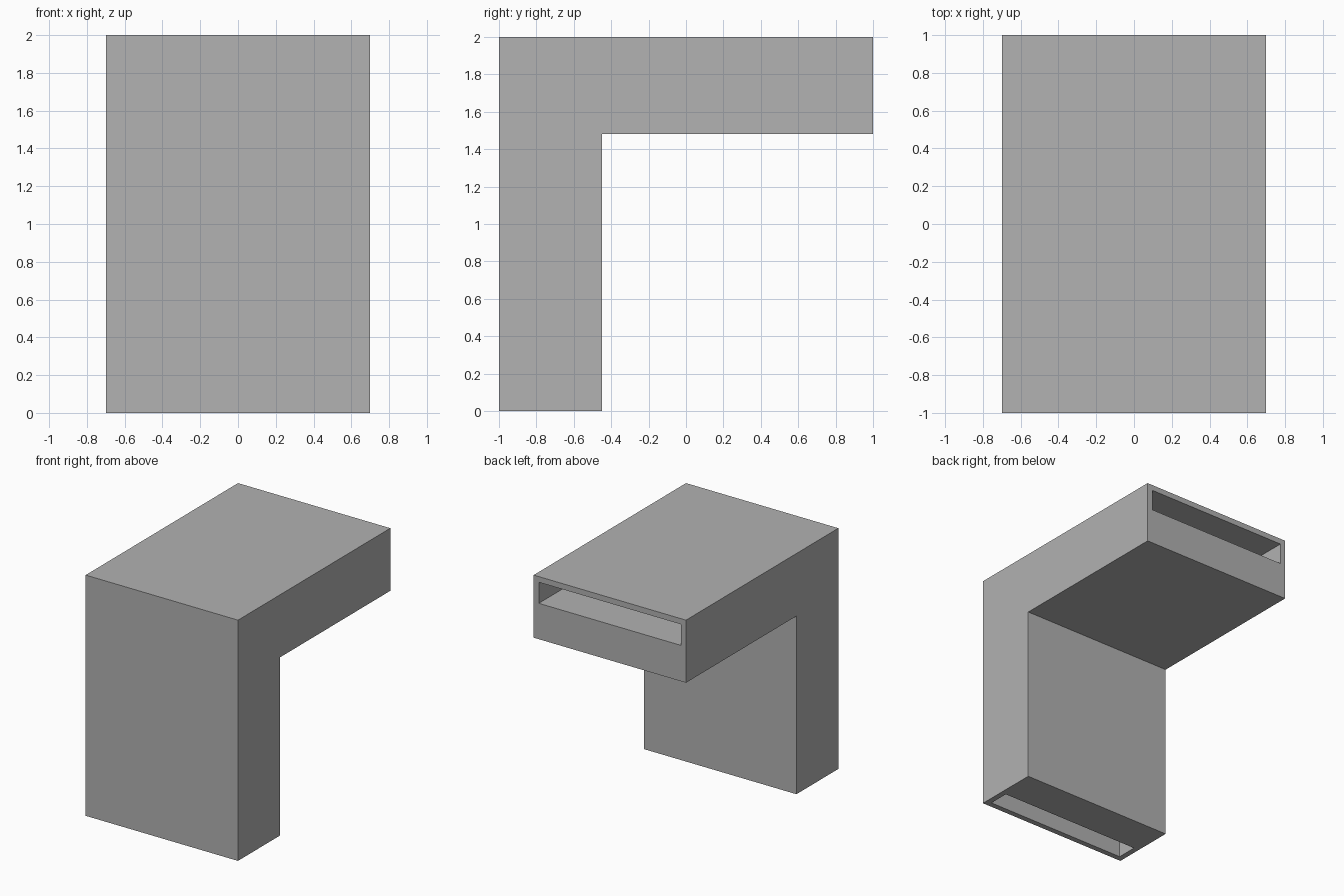
import bpy
import bmesh

cube = bpy.data.objects.get("Cube")
if cube:
    bpy.data.objects.remove(cube, do_unlink=True)

HALF_WIDTH = 0.7
WALL = 0.047      # thickness of the outer shell
SLOT = 0.175      # height of the duct

grey = bpy.data.materials.new("plain grey")
grey.use_nodes = True
colour = (0.445, 0.445, 0.445, 1)
grey.diffuse_color = colour
grey.node_tree.nodes["Principled BSDF"].inputs["Base Color"].default_value = colour


def bent_prism(name, half_width, front, top, leg_back, arm_under, end, foot):
    """Upside-down L profile in the YZ plane, extruded across X."""
    profile = [(front, foot), (leg_back, foot), (leg_back, arm_under),
               (end, arm_under), (end, top), (front, top)]
    bm = bmesh.new()
    face = bm.faces.new([bm.verts.new((-half_width, y, z)) for y, z in profile])
    result = bmesh.ops.extrude_face_region(bm, geom=[face])
    moved = [v for v in result["geom"] if isinstance(v, bmesh.types.BMVert)]
    bmesh.ops.translate(bm, verts=moved, vec=(2 * half_width, 0, 0))
    bmesh.ops.recalc_face_normals(bm, faces=bm.faces)
    mesh = bpy.data.meshes.new(name)
    bm.to_mesh(mesh)
    bm.free()
    mesh.materials.append(grey)
    obj = bpy.data.objects.new(name, mesh)
    bpy.context.collection.objects.link(obj)
    return obj


# Solid bent body: front leg and rearward arm
body = bent_prism("bent_duct_body", HALF_WIDTH, -1, 2, -0.45, 1.48, 1, 0)

# Flat duct following the outer bend, open at the foot and at the arm end
cutter = bent_prism("duct_cutter", HALF_WIDTH - WALL, -1 + WALL, 2 - WALL,
                    -1 + WALL + SLOT, 2 - WALL - SLOT, 1.1, -0.1)
cutter.hide_render = True

cut = body.modifiers.new("duct", "BOOLEAN")
cut.operation = "DIFFERENCE"
cut.solver = "EXACT"
cut.object = cutter

# Bake the cut and drop the helper
bpy.context.view_layer.objects.active = body
body.select_set(True)
bpy.ops.object.modifier_apply(modifier=cut.name)
bpy.data.objects.remove(cutter, do_unlink=True)
